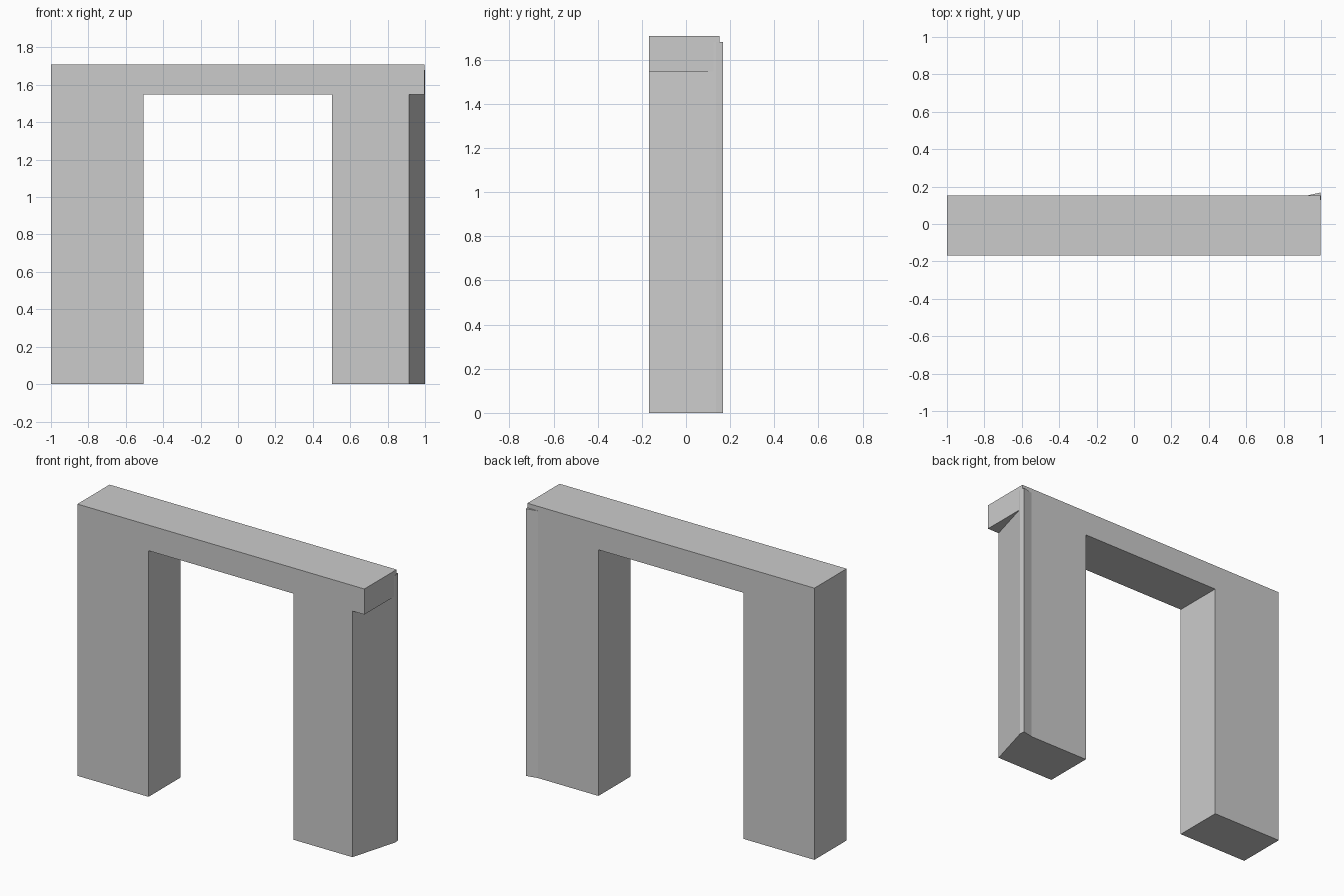
import bpy
import bmesh
from mathutils import Vector

cube = bpy.data.objects.get("Cube")
if cube:
    bpy.data.objects.remove(cube, do_unlink=True)

FRONT, BACK = -0.168, 0.152
TOP, LINTEL = 1.709, 1.548

stone = bpy.data.materials.new("plain_grey")
stone.use_nodes = True
grey = (0.6, 0.6, 0.6, 1)
stone.diffuse_color = grey
stone.node_tree.nodes["Principled BSDF"].inputs["Base Color"].default_value = grey


def prism(name, outline, sweep):
    """Closed solid made by sweeping a flat outline along a vector."""
    bm = bmesh.new()
    face = bm.faces.new([bm.verts.new(p) for p in outline])
    swept = bmesh.ops.extrude_face_region(bm, geom=[face])["geom"]
    moved = [v for v in swept if isinstance(v, bmesh.types.BMVert)]
    bmesh.ops.translate(bm, verts=moved, vec=Vector(sweep))
    bmesh.ops.recalc_face_normals(bm, faces=bm.faces)
    mesh = bpy.data.meshes.new(name)
    bm.to_mesh(mesh)
    bm.free()
    mesh.materials.append(stone)
    obj = bpy.data.objects.new(name, mesh)
    bpy.context.collection.objects.link(obj)
    return obj


# Square right post and lintel in one piece
profile = [(-1, 0), (-0.505, 0), (-0.505, LINTEL), (0.997, LINTEL), (0.997, TOP), (-1, TOP)]
arch = prism("arch_frame", [(x, FRONT, z) for x, z in profile], (0, BACK - FRONT, 0))

# Left post with a splayed outer side and a small lip at the back corner
plan = [(0.503, FRONT), (0.914, FRONT), (1.0, 0.135), (0.997, 0.168),
        (0.925, BACK), (0.503, BACK)]
post = prism("splayed_post", [(x, y, 0) for x, y in plan], (0, 0, 1.68))
post.hide_render = True
post.hide_set(True)

# Join both into one clean solid
union = arch.modifiers.new("join_post", "BOOLEAN")
union.operation = "UNION"
union.solver = "EXACT"
union.object = post
bpy.context.view_layer.objects.active = arch
bpy.ops.object.modifier_apply(modifier=union.name)
bpy.data.objects.remove(post, do_unlink=True)
